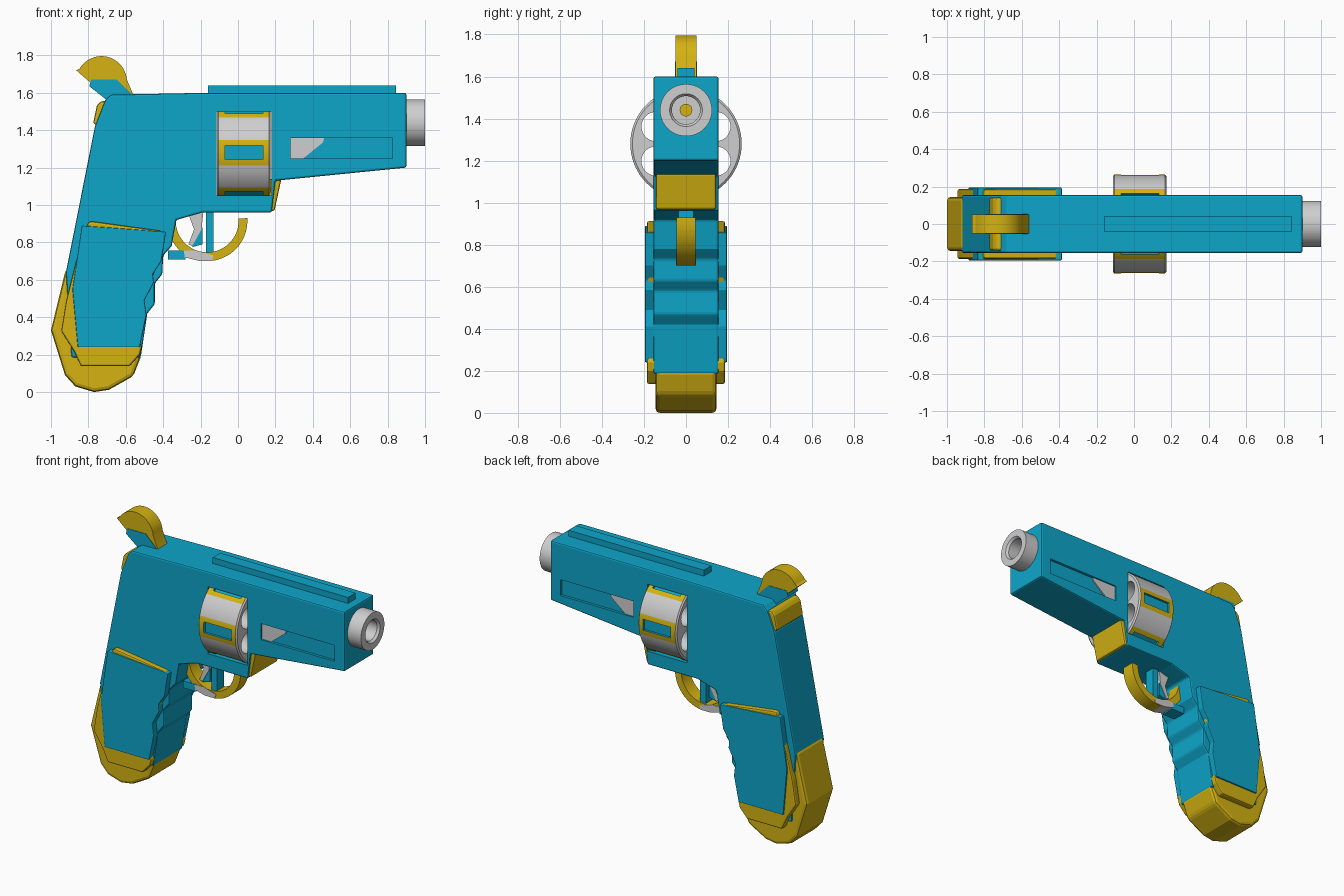
import bpy, bmesh, math
from mathutils import Matrix, Vector

if "Cube" in bpy.data.objects:
    bpy.data.objects.remove(bpy.data.objects["Cube"])

BLUE, YELLOW, GREY = 0, 1, 2
MATS = []
for name, col in (("blue plastic", (0.004, 0.38, 0.59)),
                  ("yellow plastic", (0.66, 0.45, 0.006)),
                  ("pale grey", (0.62, 0.62, 0.63))):
    m = bpy.data.materials.new(name)
    m.diffuse_color = (*col, 1)
    m.use_nodes = True
    m.node_tree.nodes["Principled BSDF"].inputs["Base Color"].default_value = m.diffuse_color
    MATS.append(m)


def finish(name, bm, mat, bevel=0.0, smooth=False):
    """Turn a bmesh into an object with the shared material slots."""
    bmesh.ops.recalc_face_normals(bm, faces=bm.faces)
    for f in bm.faces:
        f.material_index = mat
    me = bpy.data.meshes.new(name)
    bm.to_mesh(me)
    bm.free()
    for m in MATS:
        me.materials.append(m)
    ob = bpy.data.objects.new(name, me)
    bpy.context.collection.objects.link(ob)
    select(ob)
    if bevel:
        b = ob.modifiers.new("bevel", 'BEVEL')
        b.width, b.segments, b.limit_method = bevel, 2, 'ANGLE'
        b.angle_limit = math.radians(35)
        bpy.ops.object.modifier_apply(modifier=b.name)
    if smooth:
        bpy.ops.object.shade_smooth_by_angle(angle=math.radians(30))
    return ob


def select(ob):
    bpy.ops.object.select_all(action='DESELECT')
    ob.select_set(True)
    bpy.context.view_layer.objects.active = ob


def prism(name, pts, y0, y1, mat, bevel=0.0, smooth=False):
    """Extrude a side profile (x, z) from y0 to y1."""
    bm = bmesh.new()
    f = bm.faces.new([bm.verts.new((x, y0, z)) for x, z in pts])
    ext = bmesh.ops.extrude_face_region(bm, geom=[f])
    for v in ext["geom"]:
        if isinstance(v, bmesh.types.BMVert):
            v.co.y = y1
    return finish(name, bm, mat, bevel, smooth)


def block(name, x0, x1, y0, y1, z0, z1, mat, bevel=0.0):
    return prism(name, [(x0, z0), (x1, z0), (x1, z1), (x0, z1)], y0, y1, mat, bevel)


def lathe(name, prof, y, z, mat, n=48, smooth=True):
    """Revolve (x, r) points around an axis parallel to x; end rings are capped."""
    bm = bmesh.new()
    rings = [[bm.verts.new((x, y + r * math.cos(2 * math.pi * i / n),
                            z + r * math.sin(2 * math.pi * i / n))) for i in range(n)]
             for x, r in prof]
    for a, b in zip(rings, rings[1:]):
        for i in range(n):
            j = (i + 1) % n
            bm.faces.new((a[i], a[j], b[j], b[i]))
    bm.faces.new(rings[0])
    bm.faces.new(rings[-1])
    return finish(name, bm, mat, 0, smooth)


def cut(ob, cutter):
    select(ob)
    b = ob.modifiers.new("cut", 'BOOLEAN')
    b.operation, b.solver, b.object = 'DIFFERENCE', 'EXACT', cutter
    bpy.ops.object.modifier_apply(modifier=b.name)
    bpy.data.objects.remove(cutter)


def arc(cx, cz, r, a0, a1, n):
    return [(cx + r * math.cos(math.radians(a0 + (a1 - a0) * i / n)),
             cz + r * math.sin(math.radians(a0 + (a1 - a0) * i / n))) for i in range(n + 1)]


# frame: barrel housing, receiver and grip with finger steps in one profile
body = prism("frame", [
    (-0.68, 1.59), (-0.16, 1.60), (0.90, 1.60), (0.90, 1.20), (0.20, 1.13), (0.18, 0.96),
    (-0.19, 0.96), (-0.33, 0.92), (-0.355, 0.78), (-0.40, 0.73), (-0.405, 0.63),
    (-0.445, 0.58), (-0.445, 0.47), (-0.485, 0.42), (-0.52, 0.185), (-0.89, 0.185),
    (-0.92, 0.64), (-0.765, 1.42), (-0.71, 1.56)], -0.155, 0.155, BLUE, 0.01)
cut(body, block("drum_window", -0.115, 0.178, -0.4, 0.4, 1.05, 1.50, BLUE))
cut(body, lathe("bore_cutter", [(0.62, 0.1), (1.2, 0.1)], 0, 1.44, BLUE))
for s in (-1, 1):
    y0, y1 = sorted((s * 0.137, s * 0.3))
    cut(body, block("slot_cutter", 0.28, 0.825, y0, y1, 1.25, 1.357, BLUE))
    # grey corner plate inside each housing slot
    y0, y1 = sorted((s * 0.130, s * 0.145))
    prism("slot_plate", [(0.28, 1.25), (0.35, 1.25), (0.455, 1.335), (0.46, 1.357),
                         (0.28, 1.357)], y0, y1, GREY)

# top rail
block("top_rail", -0.16, 0.845, -0.04, 0.04, 1.59, 1.64, BLUE)

# muzzle tube with hollow bore and inner pin
lathe("muzzle", [(0.62, 0.1), (0.885, 0.1), (0.885, 0.124), (1.0, 0.124), (1.0, 0.078),
                 (0.985, 0.067), (0.72, 0.067)], 0, 1.44, GREY)
lathe("bore_pin", [(0.70, 0.03), (0.73, 0.03)], 0, 1.44, YELLOW, 24)

# drum: yellow bands by angle, six chambers, a blue recess in each band
drum = lathe("drum", [(-0.113, 0.255), (-0.105, 0.265), (0.165, 0.265), (0.173, 0.255)],
             0, 1.28, GREY, 72)
for p in drum.data.polygons:
    c = p.center
    if abs(p.normal.x) < 0.3:
        a = math.degrees(math.atan2(c.z - 1.28, c.y)) % 60
        if a < 15 or a > 45:
            p.material_index = YELLOW
for k in range(6):
    a = math.radians(60 * k + 30)
    cut(drum, lathe("chamber", [(-0.3, 0.07), (0.4, 0.07)], 0.164 * math.cos(a),
                    1.28 + 0.164 * math.sin(a), GREY, 28))
    box = block("recess", -0.07, 0.135, 0.246, 0.32, -0.037, 0.037, BLUE)
    box.data.transform(Matrix.Translation((0, 0, 1.28)) @ Matrix.Rotation(math.radians(60 * k), 4, 'X'))
    cut(drum, box)
select(drum)
bpy.ops.object.shade_smooth_by_angle(angle=math.radians(30))

# yellow caps on the frame: behind the hammer and below the housing
prism("rear_cap", [(-0.775, 1.435), (-0.755, 1.53), (-0.735, 1.555), (-0.70, 1.555),
                   (-0.66, 1.50), (-0.74, 1.42)], -0.143, 0.143, YELLOW, 0.012)
prism("front_cap", [(0.165, 0.968), (0.195, 0.968), (0.232, 1.14), (0.165, 1.14)],
      -0.143, 0.143, YELLOW, 0.01)

# hammer: rounded yellow spur on a blue base
prism("hammer", [(-0.56, 1.59)] + arc(-0.73, 1.66, 0.136, 5, 150, 16)
      + [(-0.865, 1.72), (-0.79, 1.655), (-0.69, 1.58)], -0.05, 0.05, YELLOW, 0, True)
prism("hammer_base", [(-0.795, 1.635), (-0.785, 1.672), (-0.65, 1.672), (-0.57, 1.595),
                      (-0.60, 1.56), (-0.70, 1.56)], -0.053, 0.053, BLUE)

# butt of the grip
prism("butt", [(-0.92, 0.66), (-1.0, 0.33), (-0.925, 0.09), (-0.87, 0.03), (-0.77, 0.0),
               (-0.69, 0.012), (-0.56, 0.085), (-0.515, 0.20), (-0.60, 0.40), (-0.85, 0.60)],
      -0.145, 0.145, YELLOW, 0.02)

# layered side panels on the grip
for s in (-1, 1):
    y0, y1 = sorted((s * 0.13, s * 0.186))
    prism("grip_underlay", [
        (-0.80, 0.91), (-0.775, 0.912), (-0.41, 0.862), (-0.425, 0.70), (-0.52, 0.45),
        (-0.535, 0.30), (-0.515, 0.24), (-0.525, 0.20), (-0.58, 0.138), (-0.84, 0.138),
        (-0.875, 0.215), (-0.945, 0.325), (-0.92, 0.48), (-0.865, 0.70)], y0, y1, YELLOW, 0.01)
    y0, y1 = sorted((s * 0.13, s * 0.195))
    prism("grip_panel", [
        (-0.835, 0.89), (-0.385, 0.857), (-0.40, 0.76), (-0.41, 0.70), (-0.455, 0.63),
        (-0.45, 0.585), (-0.50, 0.49), (-0.49, 0.41), (-0.525, 0.24), (-0.857, 0.24),
        (-0.885, 0.55)], y0, y1, BLUE, 0.006)

# trigger guard, a half ring
prism("trigger_guard", arc(-0.165, 0.915, 0.215, 184, 364, 28)
      + arc(-0.165, 0.915, 0.168, 364, 184, 28), -0.045, 0.045, YELLOW, 0, True)
block("guard_foot", -0.375, -0.28, -0.047, 0.047, 0.71, 0.757, BLUE)
prism("guard_plate", [(-0.29, 0.757), (-0.225, 0.757), (-0.13, 0.73), (-0.14, 0.702),
                      (-0.21, 0.702), (-0.285, 0.72)], -0.048, 0.048, GREY)

# trigger with its blue backing and post
prism("trigger", [(-0.27, 0.965), (-0.185, 0.965), (-0.195, 0.87), (-0.245, 0.78),
                  (-0.265, 0.79), (-0.235, 0.87)], -0.03, 0.03, GREY)
prism("trigger_backing", [(-0.245, 0.775), (-0.19, 0.79), (-0.19, 0.88), (-0.225, 0.85)],
      -0.025, 0.025, BLUE)
block("trigger_post", -0.172, -0.13, -0.035, 0.035, 0.745, 0.97, BLUE)
